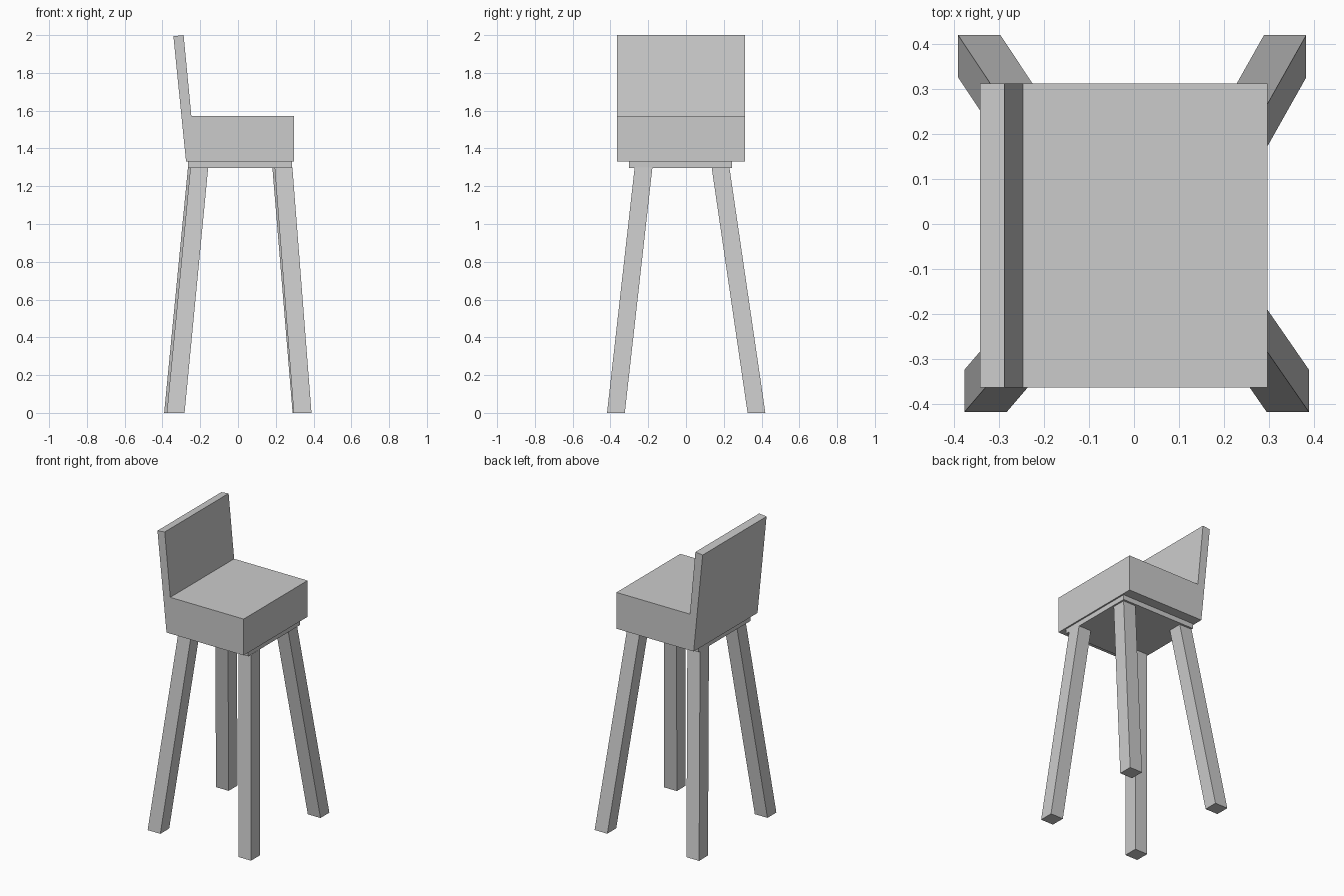
import bpy
import bmesh

cube = bpy.data.objects.get("Cube")
if cube:
    bpy.data.objects.remove(cube, do_unlink=True)

# Single flat grey
grey = bpy.data.materials.new("plain_grey")
grey.use_nodes = True
colour = (0.6, 0.6, 0.6, 1)
grey.diffuse_color = colour
grey.node_tree.nodes["Principled BSDF"].inputs["Base Color"].default_value = colour


def loft(name, start, end):
    """Solid between two matching outlines."""
    bm = bmesh.new()
    a = [bm.verts.new(p) for p in start]
    b = [bm.verts.new(p) for p in end]
    bm.faces.new(a)
    bm.faces.new(b[::-1])
    for i in range(len(a)):
        j = (i + 1) % len(a)
        bm.faces.new((a[i], b[i], b[j], a[j]))
    bmesh.ops.recalc_face_normals(bm, faces=bm.faces)
    mesh = bpy.data.meshes.new(name)
    bm.to_mesh(mesh)
    bm.free()
    mesh.materials.append(grey)
    obj = bpy.data.objects.new(name, mesh)
    bpy.context.collection.objects.link(obj)
    return obj


def rectangle(x, y, z, width, depth):
    """Horizontal rectangle from its lowest x and y corner."""
    return [(x, y, z), (x + width, y, z),
            (x + width, y + depth, z), (x, y + depth, z)]


# Seat block and leaning backrest share one side profile
profile = [(-0.275, 1.33), (0.297, 1.33), (0.297, 1.573),
           (-0.247, 1.573), (-0.288, 2.0), (-0.342, 1.994)]
loft("seat_and_backrest",
     [(x, -0.364, z) for x, z in profile],
     [(x, 0.312, z) for x, z in profile])

# Thin plate under the seat
loft("under_plate",
     rectangle(-0.265, -0.302, 1.297, 0.552, 0.546),
     rectangle(-0.265, -0.302, 1.33, 0.552, 0.546))

# Splayed legs: lowest corner at the foot, then at the plate
legs = {
    "front_right_leg": ((-0.377, -0.418), (-0.252, -0.272)),
    "front_left_leg": ((0.295, -0.418), (0.194, -0.272)),
    "back_right_leg": ((-0.391, 0.326), (-0.265, 0.136)),
    "back_left_leg": ((0.289, 0.326), (0.182, 0.136)),
}
SIDE = 0.094
for name, (foot, top) in legs.items():
    loft(name,
         rectangle(*foot, 0, SIDE, SIDE),
         rectangle(*top, 1.298, SIDE, SIDE))
